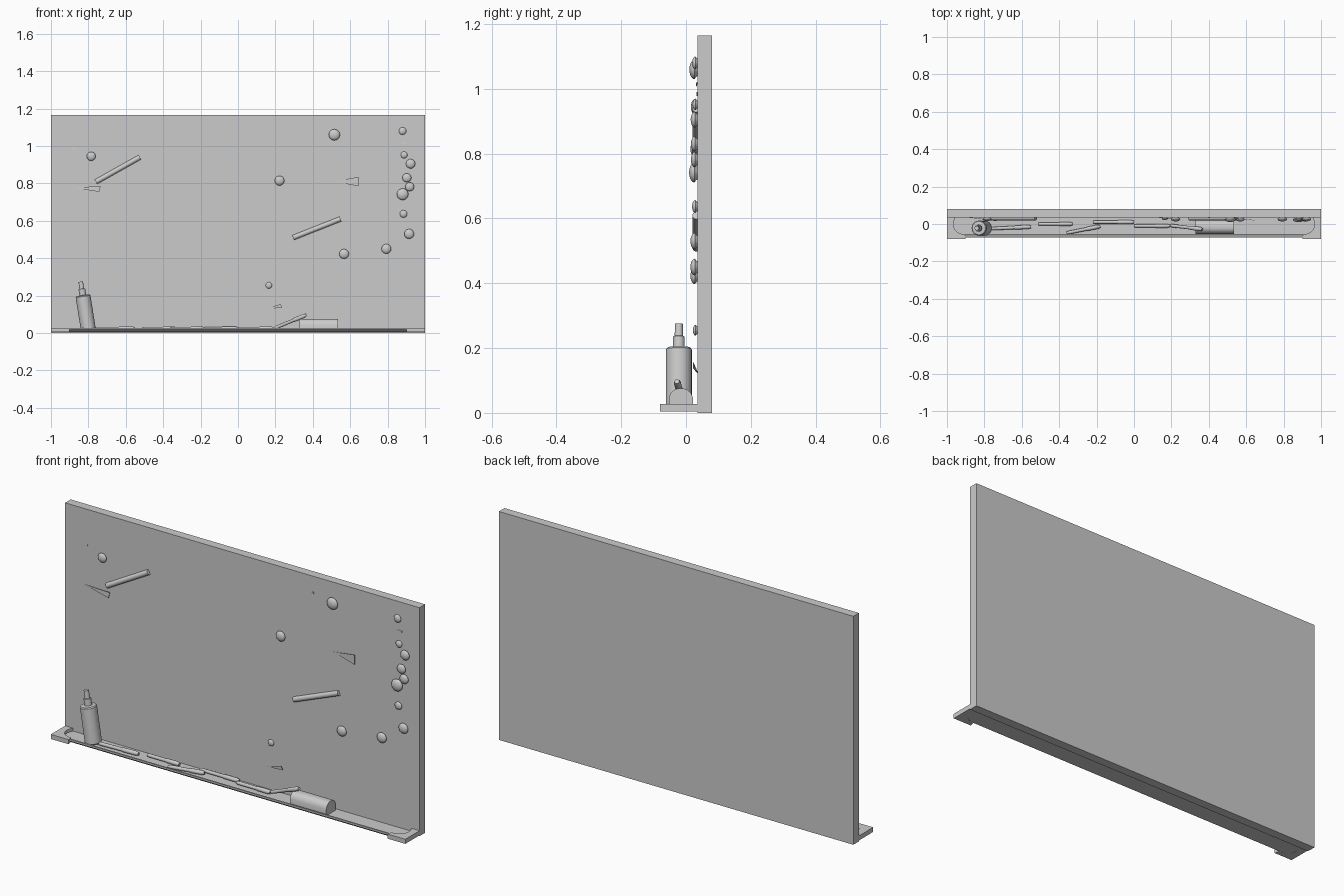
import bpy, bmesh, math
from mathutils import Vector, Matrix

cube = bpy.data.objects.get("Cube")
if cube:
    bpy.data.objects.remove(cube, do_unlink=True)

gray = bpy.data.materials.new("plain gray")
gray.use_nodes = True
gray.diffuse_color = (0.6, 0.6, 0.6, 1)
gray.node_tree.nodes["Principled BSDF"].inputs["Base Color"].default_value = (0.6, 0.6, 0.6, 1)


def finish(name, bm, smooth=False):
    bmesh.ops.recalc_face_normals(bm, faces=bm.faces)
    mesh = bpy.data.meshes.new(name)
    bm.to_mesh(mesh)
    bm.free()
    mesh.materials.append(gray)
    obj = bpy.data.objects.new(name, mesh)
    bpy.context.collection.objects.link(obj)
    if smooth:
        bpy.ops.object.select_all(action='DESELECT')
        obj.select_set(True)
        bpy.context.view_layer.objects.active = obj
        bpy.ops.object.shade_smooth_by_angle(angle=math.radians(35))
    return obj


def prism(name, points, offset, smooth=False):
    """Extrude a closed outline along an offset."""
    bm = bmesh.new()
    face = bm.faces.new([bm.verts.new(p) for p in points])
    new = bmesh.ops.extrude_face_region(bm, geom=[face])["geom"]
    bmesh.ops.translate(bm, vec=offset, verts=[v for v in new if isinstance(v, bmesh.types.BMVert)])
    return finish(name, bm, smooth)


def lathe(name, profile, start, direction, sides=20):
    """Turn (radius, distance) points about an axis, with both ends closed."""
    bm = bmesh.new()
    rings = []
    for r, h in profile:
        angles = [2 * math.pi * i / sides for i in range(sides)]
        rings.append([bm.verts.new((r * math.cos(a), r * math.sin(a), h)) for a in angles])
    for low, high in zip(rings, rings[1:]):
        for i in range(sides):
            j = (i + 1) % sides
            bm.faces.new((low[i], low[j], high[j], high[i]))
    bm.faces.new(rings[0])
    bm.faces.new(rings[-1])
    turn = Vector(direction).to_track_quat('Z', 'Y').to_matrix().to_4x4()
    bm.transform(Matrix.Translation(start) @ turn)
    return finish(name, bm, True)


# Board
prism("board", [(-1, 0.035, 0), (1, 0.035, 0), (1, 0.08, 0), (-1, 0.08, 0)], (0, 0, 1.165))

# Tray trough with a raised front lip and chamfered underside
trough = [(0.036, 0.005), (-0.055, 0.005), (-0.072, 0.018), (-0.072, 0.027),
          (-0.064, 0.027), (-0.056, 0.013), (0.036, 0.013)]
prism("tray_trough", [(-0.985, y, z) for y, z in trough], (1.97, 0, 0))

# Tray end brackets, each with a rounded inner corner
for side, name in ((1, "left"), (-1, "right")):
    outline = [(1, -0.08), (1, 0.036), (0.955, 0.036), (0.965, 0.01)]
    for i in range(9):
        a = math.pi / 2 * i / 8
        outline.append((0.905 + 0.06 * math.cos(a), -0.005 - 0.05 * math.sin(a)))
    outline.append((0.9, -0.08))
    prism("tray_end_" + name, [(side * x, y, 0.0045) for x, y in outline], (0, 0, 0.0235))

# Spray bottle leaning sideways
lathe("bottle", [(0.036, 0), (0.04, 0.005), (0.04, 0.18), (0.036, 0.185), (0.018, 0.187),
                 (0.018, 0.22), (0.013, 0.222), (0.012, 0.26)],
      (-0.8, -0.022, 0.018), (-0.16, 0, 1), 24)

# Eraser with a rounded top
eraser = [(-0.053, 0.013), (-0.053, 0.045), (-0.047, 0.062), (-0.035, 0.072), (-0.025, 0.075),
          (-0.007, 0.075), (0.004, 0.072), (0.015, 0.062), (0.022, 0.045), (0.022, 0.013)]
prism("eraser", [(0.33, y, z) for y, z in eraser], (0.205, 0, 0), True)


# Markers: a barrel with a slightly wider cap
def marker(name, start, end, r=0.01):
    axis = Vector(end) - Vector(start)
    n = axis.length
    lathe(name, [(r * 0.7, 0), (r * 0.9, 0.06 * n), (r * 0.9, 0.6 * n), (r * 1.1, 0.62 * n),
                 (r * 1.1, 0.93 * n), (r * 0.75, n)], start, axis, 12)


floor = 0.024
for i, (x1, y1, x2, y2) in enumerate([(-0.77, -0.025, -0.55, -0.015), (-0.51, 0, -0.33, 0),
                                      (-0.36, -0.048, -0.18, -0.012), (-0.22, 0.01, 0, 0.01),
                                      (0, -0.01, 0.19, -0.01)]):
    marker(f"tray_marker_{i + 1}", (x1, y1, floor), (x2, y2, floor))
marker("leaning_marker", (0.195, -0.008, 0.026), (0.365, -0.028, 0.097))

# Sticks held on the board
for i, (x1, z1, x2, z2) in enumerate([(-0.76, 0.808, -0.525, 0.94), (0.295, 0.51, 0.548, 0.61)]):
    start = Vector((x1, 0.033, z1))
    axis = Vector((x2 - x1, 0, z2 - z1))
    lathe(f"board_stick_{i + 1}", [(0.0135, 0), (0.0135, axis.length)], start, axis, 12)

# Domed magnets on short stems
magnets = [(-0.785, 0.945, 0.024), (0.515, 1.06, 0.03), (0.222, 0.815, 0.026),
           (0.88, 1.08, 0.02), (0.888, 0.952, 0.018), (0.923, 0.905, 0.025),
           (0.903, 0.83, 0.024), (0.918, 0.782, 0.024), (0.88, 0.742, 0.031),
           (0.885, 0.637, 0.02), (0.915, 0.53, 0.026), (0.793, 0.45, 0.026),
           (0.567, 0.423, 0.026), (0.165, 0.255, 0.017)]
for i, (x, z, r) in enumerate(magnets):
    dome = [(r * math.cos(a), r * (0.3 + 0.52 * math.sin(a)))
            for a in (math.radians(d) for d in (0, 18, 36, 54, 72, 86))]
    lathe(f"magnet_{i + 1}", [(r * 0.65, -0.002), (r * 0.75, r * 0.1)] + dome,
          (x, 0.035, z), (0, -1, 0), 20)

# Lifted paper corners: thin slivers rising away from the board
papers = [((-0.89, 0.778), (-0.735, 0.785), (-0.742, 0.755)),
          ((0.51, 0.81), (0.645, 0.835), (0.645, 0.785)),
          ((0.12, 0.123), (0.228, 0.155), (0.237, 0.137)),
          ((0.388, 1.08), (0.405, 1.085), (0.402, 1.07)),
          ((-0.89, 0.985), (-0.87, 0.99), (-0.875, 0.978)),
          ((0.87, 1.02), (0.905, 1.02), (0.9, 1.008))]
for i, (root, high, low) in enumerate(papers):
    lift = 0.035 - 0.12 * (high[0] - root[0])
    points = [(root[0], 0.035, root[1]), (high[0], lift, high[1]), (low[0], lift, low[1])]
    prism(f"paper_corner_{i + 1}", points, (0, 0.002, 0))
